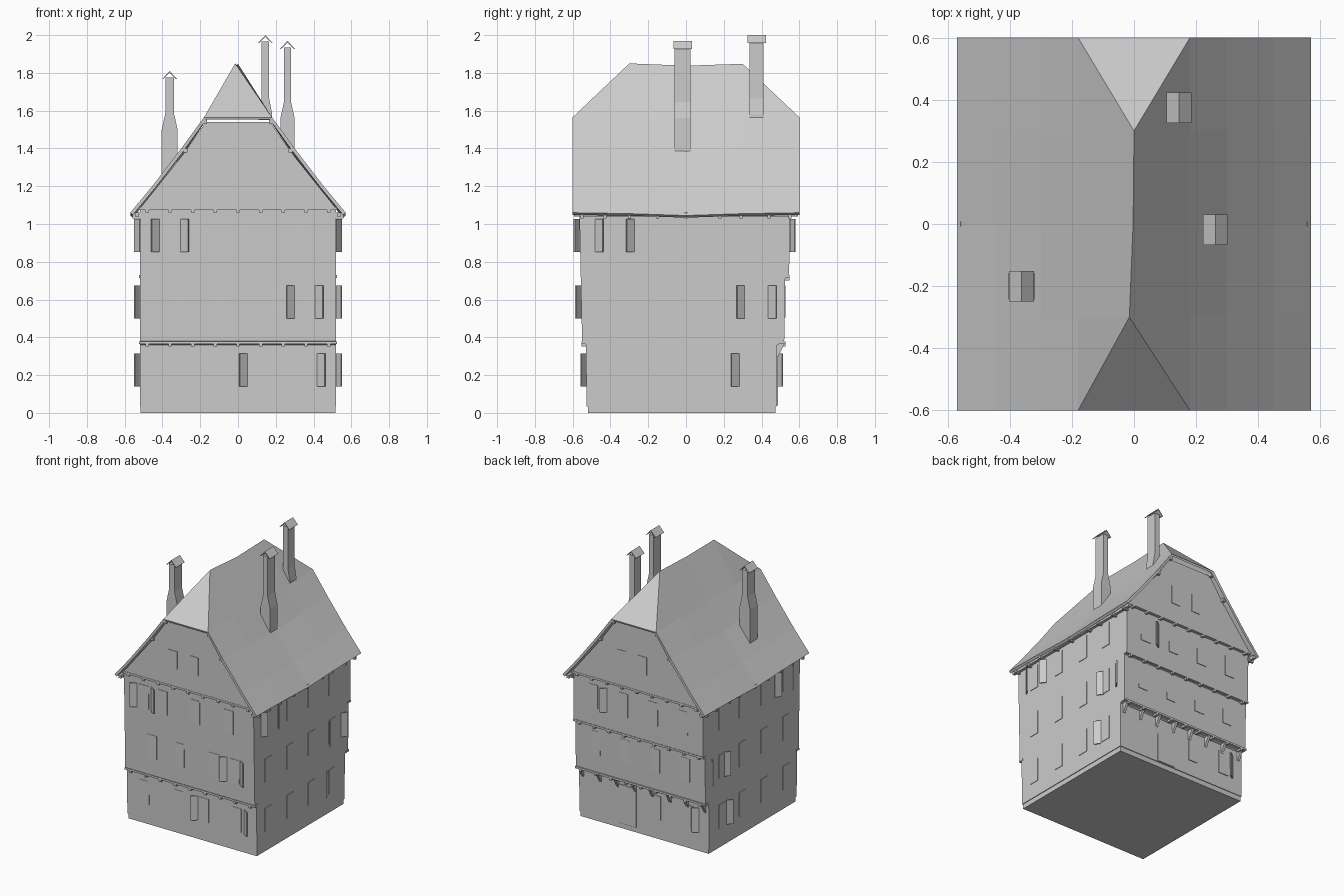
import bpy, bmesh, math
from mathutils import Matrix, Vector

if "Cube" in bpy.data.objects:
    bpy.data.objects.remove(bpy.data.objects["Cube"], do_unlink=True)

GREY = (0.6, 0.6, 0.6, 1)
mat = bpy.data.materials.new("plain_grey")
mat.use_nodes = True
mat.diffuse_color = GREY
mat.node_tree.nodes["Principled BSDF"].inputs["Base Color"].default_value = GREY


def finish(name, bm):
    bmesh.ops.recalc_face_normals(bm, faces=bm.faces)
    mesh = bpy.data.meshes.new(name)
    bm.to_mesh(mesh)
    bm.free()
    mesh.materials.append(mat)
    obj = bpy.data.objects.new(name, mesh)
    bpy.context.scene.collection.objects.link(obj)
    return obj


def add_box(bm, centre, size, frame=Matrix()):
    m = frame @ Matrix.Translation(centre) @ Matrix.Diagonal((*size, 1))
    bmesh.ops.create_cube(bm, size=1, matrix=m)


def add_prism(bm, profile, axis, start, end):
    """Extrude a closed 2D profile along x (profile is y,z) or y (profile is x,z)."""
    def point(a, z, d):
        return (d, a, z) if axis == "x" else (a, d, z)
    face = bm.faces.new([bm.verts.new(point(a, z, start)) for a, z in profile])
    out = bmesh.ops.extrude_face_region(bm, geom=[face])
    step = Vector(point(0, 0, end - start))
    bmesh.ops.translate(bm, vec=step, verts=[v for v in out["geom"] if isinstance(v, bmesh.types.BMVert)])


# Wall frames: local x runs along the wall, local -y points outwards
WALLS = {"front": 0, "right": 90, "back": 180, "left": -90}
FRAME = {k: Matrix.Rotation(math.radians(a), 4, "Z") for k, a in WALLS.items()}
# Outward distance of each wall at ground, middle and upper storey
DEPTH = {"front": (0.528, 0.555, 0.563), "back": (0.482, 0.522, 0.548),
         "left": (0.52,) * 3, "right": (0.52,) * 3}
SILL = (0.14, 0.50, 0.85)

# Plinth and jettied storeys
bm = bmesh.new()
add_box(bm, (0, -0.0225, 0.02), (1.03, 0.995, 0.04))
finish("plinth", bm)
bm = bmesh.new()
add_prism(bm, [(-0.526, 0.035), (-0.53, 0.36), (-0.55, 0.38), (-0.565, 1.085), (0.55, 1.085),
               (0.546, 0.73), (0.525, 0.71), (0.52, 0.38), (0.482, 0.36), (0.48, 0.035)],
          "x", -0.52, 0.52)
finish("storey_walls", bm)

# Attic gable walls
bm = bmesh.new()
half = [(0.525, 1.075), (0.285, 1.375), (0.17, 1.54)]
add_prism(bm, half + [(-x, z) for x, z in reversed(half)], "y", -0.575, 0.57)
finish("attic_gables", bm)

# Half-hipped roof with a sagging ridge and flared eaves
bm = bmesh.new()
stations = (-0.6, -0.3, 0, 0.3, 0.6)
sag = (0.01, 0.005, -0.005, 0.005, 0.01)
ridge = [bm.verts.new((x, y, z)) for x, y, z in
         ((-0.015, -0.3, 1.85), (-0.003, 0, 1.838), (0, 0.3, 1.848))]
top = [ridge[0], *ridge, ridge[2]]
corners = {}
for s in (-1, 1):
    rows = []
    for x, z in ((0.57, 1.05), (0.45, 1.195), (0.3, 1.39), (0.18, 1.565)):
        rows.append([bm.verts.new((s * x, y, z + d * (x > 0.2)))
                     for y, d in zip(stations, sag)])
    rows.append(top)
    for a, b in zip(rows, rows[1:]):
        for i in range(4):
            quad = dict.fromkeys((a[i], a[i + 1], b[i + 1], b[i]))
            bm.faces.new(list(quad))
    corners[s] = rows[3]
for i, peak in ((0, ridge[0]), (4, ridge[2])):
    bm.faces.new((corners[-1][i], corners[1][i], peak))
roof = finish("roof", bm)
if sum(p.normal.z for p in roof.data.polygons) < 0:
    roof.data.flip_normals()
thick = roof.modifiers.new("thickness", "SOLIDIFY")
thick.thickness = 0.018
thick.offset = -1

# Chimneys, each narrowing sideways and topped by a small folded cap
for i, (x, y, w, n, d, low, neck, high) in enumerate((
        (-0.362, -0.2, 0.042, 0.023, 0.085, 1.2, 1.5, 1.775),
        (0.262, -0.018, 0.038, 0.019, 0.085, 1.36, 1.56, 1.935),
        (0.145, 0.374, 0.036, 0.02, 0.075, 1.55, 1.58, 1.965)), 1):
    bm = bmesh.new()
    side = [(w, low), (w, neck), (n, neck + 0.085), (n, high)]
    add_prism(bm, [(x + a, z) for a, z in side] + [(x - a, z) for a, z in reversed(side)],
              "y", y - d / 2, y + d / 2)
    finish(f"chimney_{i}", bm)
    bm = bmesh.new()
    cap = [(-0.04, -0.008), (0, 0.035), (0.04, -0.008), (0.034, -0.008), (0, 0.025), (-0.034, -0.008)]
    add_prism(bm, [(x + a, high + z) for a, z in cap], "y", y - 0.049, y + 0.049)
    finish(f"chimney_cap_{i}", bm)

# Storey beams with joist ends
bm = bmesh.new()
for wall, z, d in (("front", 0.372, 0.545), ("front", 1.082, 0.57), ("back", 0.372, 0.52),
                   ("back", 0.722, 0.54), ("back", 1.082, 0.565)):
    add_box(bm, (0, -d + 0.01, z), (1.046, 0.035, 0.014), FRAME[wall])
    for j in range(9):
        add_box(bm, (-0.48 + 0.12 * j, -d + 0.01, z - 0.012), (0.018, 0.036, 0.018), FRAME[wall])
finish("storey_beams", bm)

# Curved-in braces under the rear jetty
bm = bmesh.new()
for j in range(8):
    x = -0.49 + 0.14 * j
    add_prism(bm, [(0.475, 0.29), (0.488, 0.3), (0.522, 0.365), (0.475, 0.365)],
              "x", x - 0.009, x + 0.009)
finish("jetty_braces", bm)

# Rafter ends below the eaves and purlin ends in the gables
bm = bmesh.new()
for s in (-1, 1):
    for y in (-0.55, -0.43, -0.3, -0.15, 0, 0.18, 0.29, 0.44, 0.55):
        add_box(bm, (s * 0.537, y, 1.045), (0.045, 0.016, 0.03))
    for x, z in ((0.535, 1.05), (0.278, 1.39), (0.175, 1.54)):
        add_box(bm, (s * x, 0, z), (0.02, 1.185, 0.022))
finish("rafter_and_purlin_ends", bm)

# Windows as thin plates
bm = bmesh.new()
ROWS = {"front": ((-0.38, -0.1, 0.1, 0.36), (-0.3, -0.08, 0.2, 0.36), (-0.36, -0.21, 0.05, 0.32)),
        "back": ((0.1, 0.36), (-0.36, -0.12, 0.12, 0.36), (-0.36, -0.12, 0.12, 0.36)),
        "right": ((-0.4, -0.15, 0.1, 0.33),) * 3,
        "left": ((-0.33, -0.1, 0.15, 0.4),) * 3}
for wall, floors in ROWS.items():
    for floor, places in enumerate(floors):
        for u in places:
            add_box(bm, (u, -DEPTH[wall][floor], SILL[floor] + 0.09), (0.075, 0.008, 0.17), FRAME[wall])
for wall, d in (("front", 0.575), ("back", 0.57)):
    for u in (-0.12, 0.05):
        add_box(bm, (u, -d, 1.28), (0.07, 0.008, 0.13), FRAME[wall])
finish("windows", bm)

# Rear door
bm = bmesh.new()
add_box(bm, (-0.13, -0.482, 0.18), (0.14, 0.008, 0.28), FRAME["back"])
finish("rear_door", bm)

# Half-open shutters: wall, storey, position along wall, hinge side
bm = bmesh.new()
SIDE = ((0, 0.26, 1), (1, 0.29, 1), (1, 0.457, -1), (2, -0.46, -1), (2, -0.295, 1))
shutters = [("front", 0, 0.028, 1), ("front", 0, 0.44, -1), ("front", 1, 0.278, 1),
            ("front", 1, 0.43, -1), ("front", 2, -0.437, 1), ("front", 2, -0.282, -1),
            ("back", 0, 0.42, 1), ("back", 2, -0.27, 1)]
for floor, y, hinge in SIDE:
    shutters += [("right", floor, y, hinge), ("left", floor, -y, -hinge)]
for wall, floor, u, hinge in shutters:
    m = FRAME[wall] @ Matrix.Translation((u, -DEPTH[wall][floor] - 0.014, SILL[floor] + 0.088))
    add_box(bm, (0, 0, 0), (0.05, 0.007, 0.175), m @ Matrix.Rotation(hinge * math.radians(36), 4, "Z"))
finish("shutters", bm)
